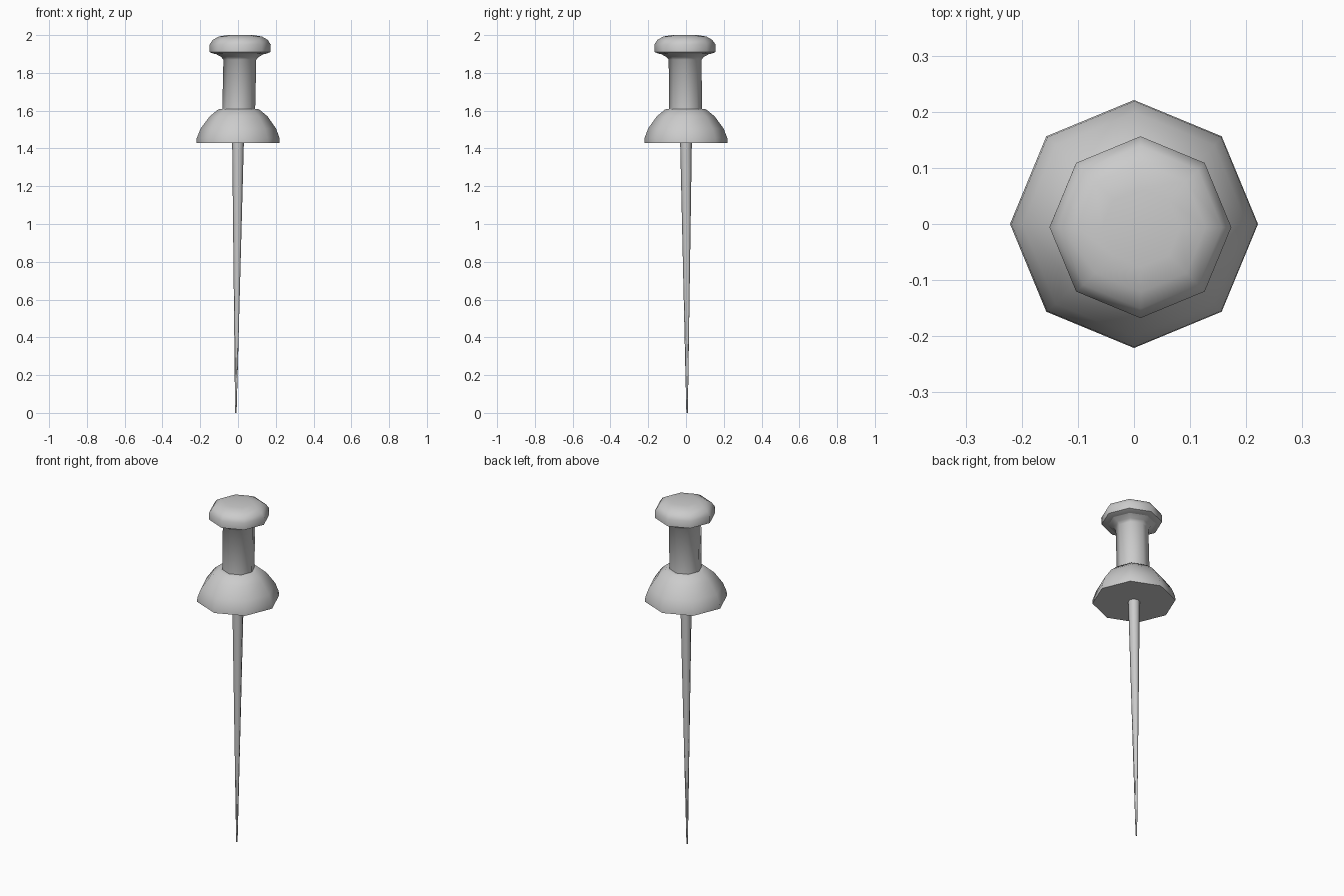
import bpy, bmesh
from math import cos, sin, pi, radians

cube = bpy.data.objects.get("Cube")
if cube:
    bpy.data.objects.remove(cube, do_unlink=True)

SIDES = 8
RIM_Z = 1.43

grey = bpy.data.materials.new("plain_grey")
grey.use_nodes = True
colour = (0.6, 0.6, 0.6, 1)
grey.diffuse_color = colour
grey.node_tree.nodes["Principled BSDF"].inputs["Base Color"].default_value = colour


def axis(z):
    """Centre of the slightly leaning pin at height z."""
    k = 0.022 if z > RIM_Z else 0.008
    return k * (z - RIM_Z), -0.5 * k * (z - RIM_Z)


def lathe(name, profile):
    """Capped octagonal body from (radius, height) pairs, bottom to top."""
    bm = bmesh.new()
    rings = []
    for r, z in profile:
        cx, cy = axis(z)
        rings.append([bm.verts.new((cx + r * cos(2 * pi * i / SIDES),
                                    cy + r * sin(2 * pi * i / SIDES), z))
                      for i in range(SIDES)])
    for low, high in zip(rings, rings[1:]):
        for i in range(SIDES):
            j = (i + 1) % SIDES
            bm.faces.new((low[i], low[j], high[j], high[i]))
    bm.faces.new(rings[0][::-1])
    bm.faces.new(rings[-1])
    mesh = bpy.data.meshes.new(name)
    bm.to_mesh(mesh)
    bm.free()
    mesh.materials.append(grey)
    obj = bpy.data.objects.new(name, mesh)
    bpy.context.collection.objects.link(obj)
    bpy.ops.object.select_all(action="DESELECT")
    obj.select_set(True)
    bpy.context.view_layer.objects.active = obj
    bpy.ops.object.shade_smooth_by_angle(angle=radians(55))


# Steel needle, tapering to the tip
lathe("needle", [(0.004, 0), (0.031, RIM_Z + 0.005)])

# Domed collar above the needle
lathe("collar", [(0.221, RIM_Z), (0.219, 1.455), (0.2, 1.505),
                 (0.153, 1.57), (0.108, 1.607), (0.086, 1.61)])

# Grip with a flare under the head
lathe("grip", [(0.087, 1.6), (0.087, 1.87), (0.1, 1.885), (0.135, 1.904)])

# Rounded head
lathe("head", [(0.135, 1.9), (0.161, 1.91), (0.162, 1.95),
               (0.145, 1.975), (0.115, 1.992), (0.07, 2.0)])
